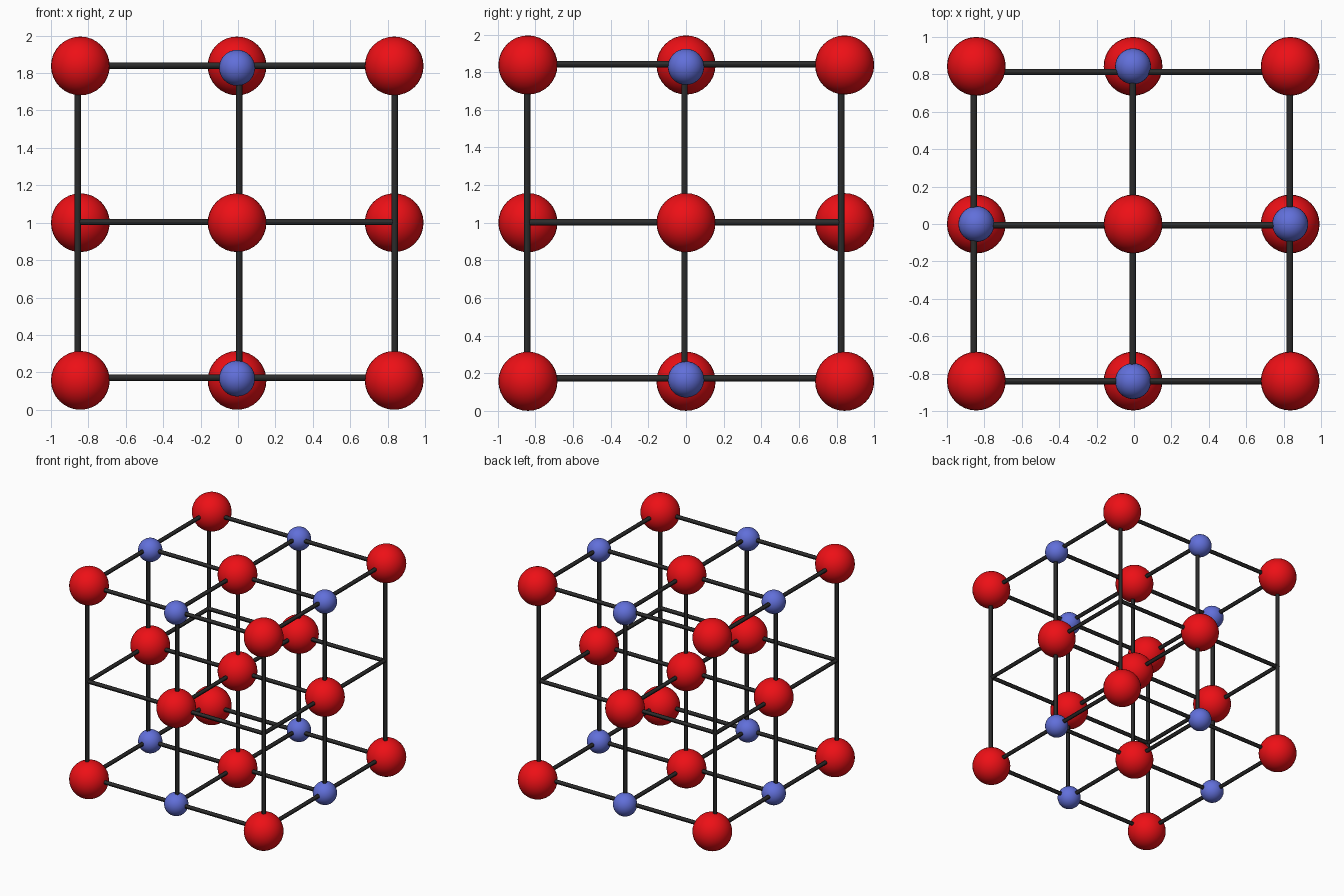
import bpy
from mathutils import Vector

if "Cube" in bpy.data.objects:
    bpy.data.objects.remove(bpy.data.objects["Cube"])

RED_R, BLUE_R, ROD_R = 0.157, 0.096, 0.017


def material(name, color):
    m = bpy.data.materials.new(name)
    m.diffuse_color = (*color, 1)
    m.use_nodes = True
    m.node_tree.nodes["Principled BSDF"].inputs["Base Color"].default_value = m.diffuse_color
    return m


red = material("red", (0.85, 0.005, 0.008))
blue = material("blue", (0.12, 0.16, 0.70))
dark = material("dark", (0.025, 0.025, 0.025))


def finish(name, mat):
    ob = bpy.context.object
    ob.name = name
    ob.data.materials.append(mat)
    bpy.ops.object.shade_smooth_by_angle()


def ball(name, pos, radius, mat):
    bpy.ops.mesh.primitive_uv_sphere_add(segments=32, ring_count=16, radius=radius, location=pos)
    finish(name, mat)


def rod(name, a, b):
    a, b = Vector(a), Vector(b)
    d = b - a
    bpy.ops.mesh.primitive_cylinder_add(vertices=12, radius=ROD_R, depth=d.length, location=(a + b) / 2)
    bpy.context.object.rotation_euler = d.to_track_quat('Z', 'Y').to_euler()
    finish(name, dark)


# Atoms: red on corners, layer centres and middle-layer faces; blue on edge middles
xs, ys, zs = (-0.843, -0.005, 0.835), (-0.84, 0.0, 0.843), (0.157, 1.0, 1.838)
for i, x in enumerate(xs):
    for j, y in enumerate(ys):
        for k, z in enumerate(zs):
            middles = (i == 1) + (j == 1)
            if k == 1:
                if middles:
                    ball("red_atom", (x, y, z), RED_R, red)
            elif middles == 1:
                ball("blue_atom", (x, y, z + (0.01 if k == 0 else -0.01)), BLUE_R, blue)
            else:
                ball("red_atom", (x, y, z), RED_R, red)

# Lattice rods, 3 x 3 along each axis, slightly off the atom centres
for y in (-0.84, -0.006, 0.813):
    for z in (0.171, 1.004, 1.84):
        rod("rod_x", (-0.85, y, z), (0.84, y, z))
for x in (-0.856, -0.007, 0.833):
    for z in (0.173, 1.002, 1.843):
        rod("rod_y", (x, -0.845, z), (x, 0.835, z))
for x in (-0.857, 0.006, 0.838):
    for y in (-0.844, -0.008, 0.825):
        rod("rod_z", (x, y, 0.165), (x, y, 1.84))
